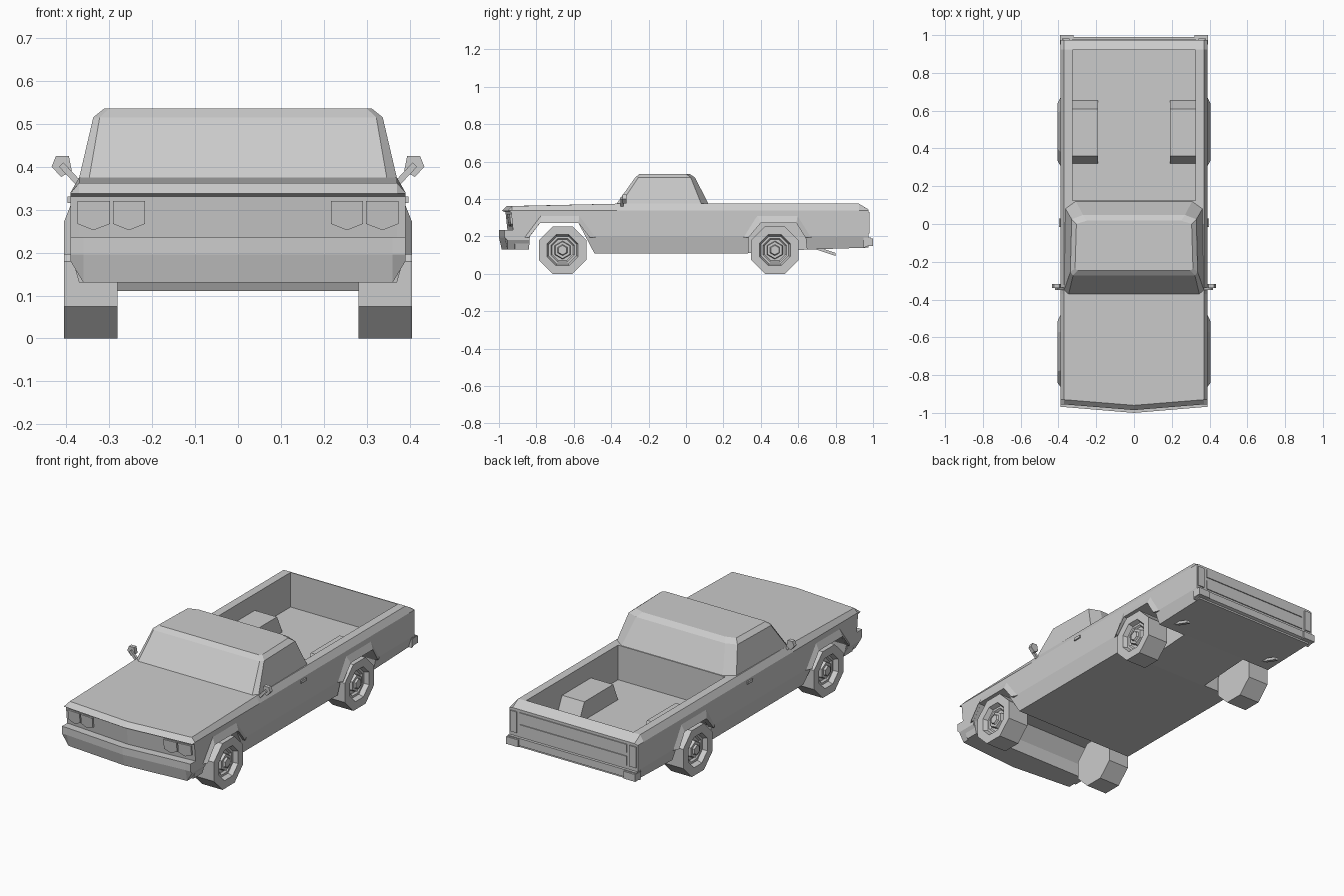
import bpy, bmesh
from math import sin, cos, pi, radians

if "Cube" in bpy.data.objects:
    bpy.data.objects.remove(bpy.data.objects["Cube"])


def loft(name, rings, mirror=False):
    """Skin a series of closed rings and cap both ends."""
    bm = bmesh.new()
    vs = [[bm.verts.new(p) for p in r] for r in rings]
    n = len(rings[0])
    for a, b in zip(vs, vs[1:]):
        for i in range(n):
            j = (i + 1) % n
            bm.faces.new((a[i], a[j], b[j], b[i]))
    bm.faces.new(vs[0])
    bm.faces.new(vs[-1])
    bmesh.ops.recalc_face_normals(bm, faces=bm.faces)
    me = bpy.data.meshes.new(name)
    bm.to_mesh(me)
    bm.free()
    ob = bpy.data.objects.new(name, me)
    bpy.context.collection.objects.link(ob)
    if mirror:
        ob.modifiers.new("mirror", 'MIRROR')
    return ob


def extrude_x(name, profile, x0, x1, mirror=False):
    return loft(name, [[(x, y, z) for y, z in profile] for x in (x0, x1)], mirror)


def box(name, x0, x1, y0, y1, z0, z1, mirror=False):
    return extrude_x(name, [(y0, z0), (y1, z0), (y1, z1), (y0, z1)], x0, x1, mirror)


def boolean(target, tool, op):
    m = target.modifiers.new("cut", 'BOOLEAN')
    m.operation, m.object, m.solver = op, tool, 'EXACT'
    bpy.context.view_layer.objects.active = target
    bpy.ops.object.modifier_apply(modifier=m.name)
    bpy.data.objects.remove(tool)


def cross_loft(name, prof, xs, zlo, zhi, shift):
    """Side profile lofted across the width: pinched outer edge, V-shaped nose."""
    rings = []
    for x in (-xs[0], -xs[1], 0, xs[1], xs[0]):
        lo, hi = (zlo, zhi) if abs(x) == xs[0] else (0, 1)
        d = shift if x == 0 else 0
        rings.append([(x, y + (d if y < -0.9 else 0), min(max(z, lo), hi)) for y, z in prof])
    return loft(name, rings)


# Body shell
body = cross_loft("body", [
    (-.93, .362), (-.37, .375), (.925, .375), (.975, .345), (.975, .14), (.65, .13),
    (.33, .11), (-.49, .11), (-.84, .13), (-.915, .13), (-.925, .235), (-.935, .33),
    (-.955, .337)], (.39, .37), .2, .34, -.03)

# Load bed, inner wheel boxes and wheel arches
boolean(body, box("bed_cut", -.325, .325, .125, .92, .185, .6), 'DIFFERENCE')
arch_f = [(-.845, .05), (-.835, .2), (-.78, .272), (-.575, .272), (-.49, .11), (-.47, .05)]
arch_r = [(.335, .05), (.335, .2), (.40, .272), (.59, .272), (.64, .19), (.655, .05)]
for s in (-1, 1):
    boolean(body, extrude_x("wheel_box", [(.32, .15), (.32, .19), (.36, .285), (.61, .285),
                                          (.655, .19), (.655, .15)], s * .19, s * .34), 'UNION')
for s in (-1, 1):
    boolean(body, extrude_x("rear_arch_cut", arch_r, s * .2, s * .5), 'DIFFERENCE')
boolean(body, extrude_x("front_arch_cut", arch_f, -.5, .5), 'DIFFERENCE')


# Cab with chamfered pillars and roof edge
def cab_ring(z, front, back):
    half = front + back
    return [(x, y, z) for x, y in half] + [(-x, y, z) for x, y in reversed(half)]


loft("cab", [
    cab_ring(.365, [(.348, -.378), (.372, -.355)], [(.365, .085), (.31, .125)]),
    cab_ring(.515, [(.322, -.272), (.337, -.255)], [(.33, .025), (.27, .048)]),
    cab_ring(.535, [(.30, -.247), (.312, -.235)], [(.305, .0), (.25, .018)])])

# Fender flares
flares = {
    "front_flare": ([(-.84, .195), (-.78, .272), (-.575, .272), (-.515, .195)],
                    [(-.865, .195), (-.775, .315), (-.57, .315), (-.48, .195)]),
    "rear_flare": ([(.335, .195), (.40, .272), (.59, .272), (.637, .195)],
                   [(.305, .195), (.38, .315), (.597, .315), (.672, .195)])}
for name, (inner, outer) in flares.items():
    loft(name, [[(.37, *i), (.405, *i), (.388, *o)] for i, o in zip(inner, outer)], True)


# Octagonal wheels with stepped rims and hexagonal hubs
def disc(x, r, y, z, n):
    return [(x, y + r * cos(2 * pi * (i + .5) / n), z + r * sin(2 * pi * (i + .5) / n))
            for i in range(n)]


for end, y in (("front", -.66), ("rear", .475)):
    loft(end + "_wheel", [disc(x, r, y, .127, 8) for x, r in (
        (.28, .1375), (.405, .1375), (.405, .09), (.38, .08), (.38, .068), (.37, .06))], True)
    loft(end + "_hub", [disc(x, r, y, .127, 6) for x, r in (
        (.365, .05), (.39, .045), (.39, .03), (.4, .025))], True)

# Bumpers
cross_loft("front_bumper", [
    (-.92, .235), (-.97, .235), (-.97, .195), (-.955, .13), (-.84, .13), (-.84, .2),
    (-.899, .2)], (.39, .36), .18, 1, -.03)
extrude_x("rear_bumper", [(.95, .195), (.99, .195), (.99, .155), (.95, .14)], -.39, .39)
box("rear_bumper_end", .32, .392, .95, 1.0, .15, .19, True)


# Headlights lying on the slanted grille
def grille_y(x, z):
    return -.925 - (z - .235) * .1 - .03 * (1 - x / .37)


for i, (a, b) in enumerate(((.298, .374), (.216, .291))):
    shape = [(a, .32), (b, .32), (b, .267), ((a + b) / 2, .252), (a, .267)]
    loft(f"headlight_{i + 1}", [[(x, grille_y(x, z) + d, z) for x, z in shape]
                                for d in (.005, -.01)], True)

# Tailgate panels and tail lights
box("tailgate_upper_panel", -.325, .325, .96, .98, .285, .33)
box("tailgate_lower_panel", -.325, .325, .96, .98, .215, .265)
box("tail_light", .342, .382, .96, .981, .215, .33, True)

# Door mirrors
loft("mirror_arm", [[(x + a, y, z - a) for a, y in ((-.005, -.35), (.005, -.35),
                                                    (.005, -.335), (-.005, -.335))]
                    for x, z in ((.365, .355), (.412, .405))], True)
head = [(.394, .425), (.424, .425), (.434, .4), (.412, .376), (.387, .39)]
loft("mirror_head", [[(x, y, z) for x, z in head] for y in (-.34, -.318)], True)

# Door handles and exhaust tips
box("door_handle", .385, .397, -.015, .03, .315, .33, True)
loft("exhaust", [[(x, y, z + d) for x, d in ((.29, 0), (.31, 0), (.31, .016), (.29, .016))]
                 for y, z in ((.68, .135), (.80, .096))], True)
